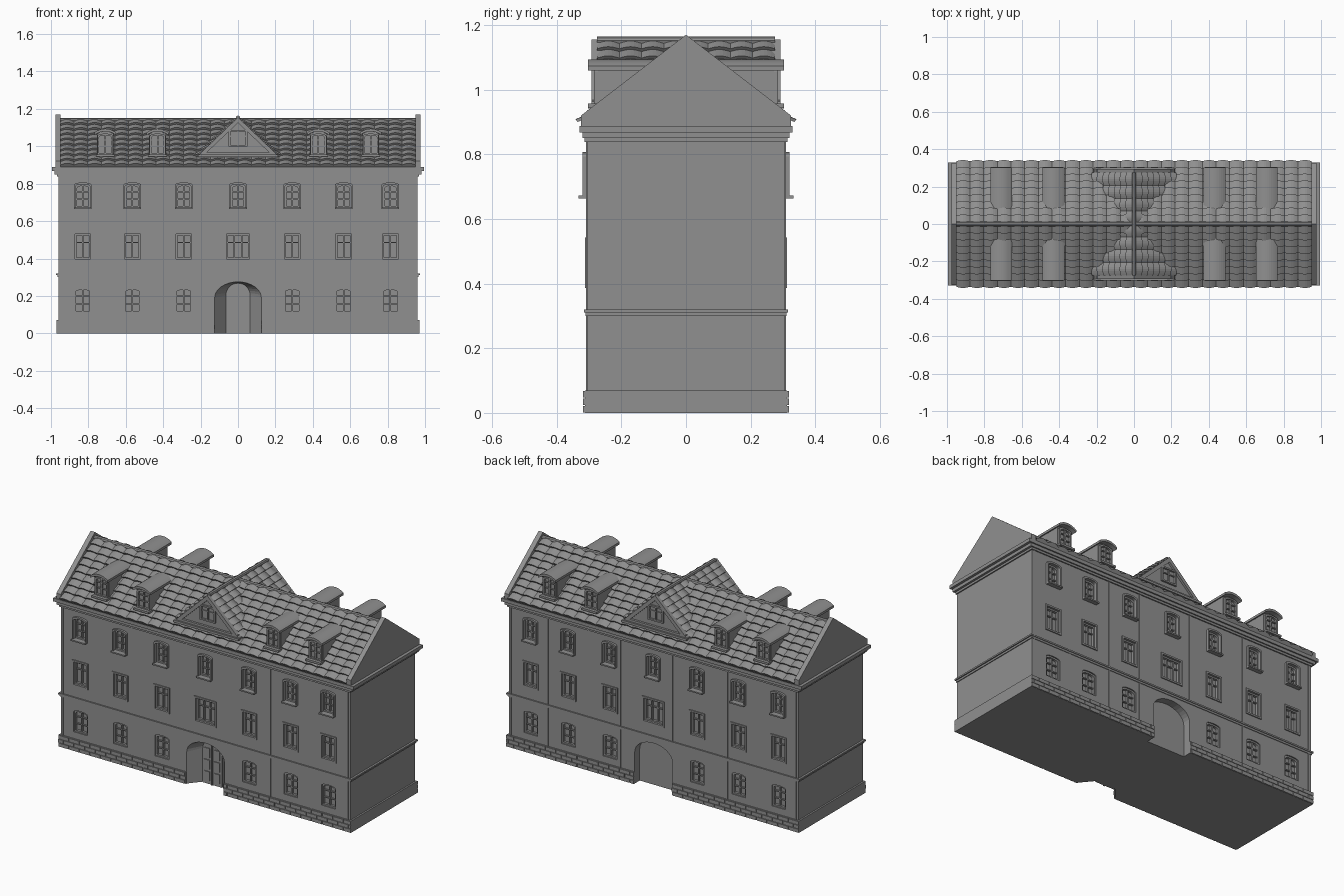
import bpy, bmesh, math
from mathutils import Vector

if "Cube" in bpy.data.objects:
    bpy.data.objects.remove(bpy.data.objects["Cube"])

parts = {}


def bm_for(name):
    if name not in parts:
        parts[name] = bmesh.new()
    return parts[name]


def loft(name, secs, ring=False):
    """Skin a list of equal-length closed sections; cap the ends or join them into a ring."""
    bm = bm_for(name)
    vs = [[bm.verts.new(p) for p in s] for s in secs]
    n = len(secs[0])
    pairs = list(zip(vs, vs[1:])) + ([(vs[-1], vs[0])] if ring else [])
    for a, b in pairs:
        for i in range(n):
            bm.faces.new((a[i], a[(i + 1) % n], b[(i + 1) % n], b[i]))
    if not ring:
        bm.faces.new(vs[0])
        bm.faces.new(vs[-1])


def at_y(pts, y):
    return [(x, y, z) for x, z in pts]


def prism(name, pts, y0, y1):
    loft(name, [at_y(pts, y0), at_y(pts, y1)])


def box(name, x0, x1, y0, y1, z0, z1):
    prism(name, [(x0, z0), (x1, z0), (x1, z1), (x0, z1)], y0, y1)


def frame(name, outer, inner, y0, y1):
    loft(name, [at_y(outer, y0), at_y(outer, y1), at_y(inner, y1), at_y(inner, y0)], True)


def arch(cx, w, z0, z1, rise, n=10, power=0.5):
    """Opening outline with a curved head; rise 0 gives a flat head."""
    if rise == 0:
        return [(cx - w / 2, z0), (cx + w / 2, z0), (cx + w / 2, z1), (cx - w / 2, z1)]
    pts = [(cx - w / 2, z0), (cx + w / 2, z0)]
    for i in range(n + 1):
        c = math.cos(math.pi * i / n)
        pts.append((cx + w / 2 * c, z1 - rise + rise * max(0, 1 - c * c) ** power))
    return pts


def tiles(name, start, along, down, cols, rows, amp=0.011):
    """Slope of overlapping rounded roof tiles."""
    bm = bm_for(name)
    start, along, down = Vector(start), Vector(along), Vector(down)
    nrm = along.cross(down).normalized()
    flip = nrm.z < 0
    nrm = -nrm if flip else nrm
    levels = [(0, 0.0)]
    for r in range(rows):
        levels += [(r / rows, 0.002), ((r + 1) / rows, 0.014)]
    levels.append((1, -0.008))
    sub = 6
    grid = []
    for v, h in levels:
        grid.append([bm.verts.new(start + along * (i / (cols * sub)) + down * v + nrm *
                                  (h + amp * abs(math.sin(math.pi * i / sub)) * (h >= 0)))
                     for i in range(cols * sub + 1)])
    for a, b in zip(grid, grid[1:]):
        for i in range(cols * sub):
            q = (a[i], a[i + 1], b[i + 1], b[i])
            bm.faces.new(q if flip else q[::-1])


def window(s, cx, w, z0, z1, rise, face=0.307, cols=2, bars=(0.36, 0.68)):
    """Recessed window: cutter, sash frame and glazing bars on side s."""
    if face == 0.307:
        prism("cutter", arch(cx, w, z0, z1, rise), s * (face - 0.022), s * 0.36)
    t = 0.009
    frame("window_frames", arch(cx, w, z0, z1, rise),
          arch(cx, w - 2 * t, z0 + t, z1 - t, rise), s * (face - 0.024), s * (face - 0.007))
    for i in range(1, cols):
        x = cx - w / 2 + w * i / cols
        box("glazing_bars", x - .004, x + .004, s * (face - .024), s * (face - .01), z0, z1 - .004)
    for f in bars:
        z = z0 + (z1 - z0) * f
        box("glazing_bars", cx - w / 2, cx + w / 2, s * (face - .024), s * (face - .012), z - .003, z + .003)


# Main body, plinth, string course and cornice
box("walls", -.96, .96, -.307, .307, 0, .885)
box("plinth", -.97, .97, -.313, .313, 0, .07)
box("string_course", -.965, .965, -.311, .311, .30, .311)
box("string_course", -.972, .972, -.315, .315, .311, .32)
for hx, hy, z0, z1 in ((.967, .314, .838, .85), (.98, .321, .85, .868), (.995, .329, .868, .888)):
    box("cornice", -hx, hx, -hy, hy, z0, z1)

bays = (-.83, -.565, -.29, 0, .29, .565, .815)
for s in (-1, 1):
    for cx in bays:
        # Ground floor windows
        if cx:
            window(s, cx, .092, .11, .242, .012)
        # First floor windows with flat surrounds
        w = .125 if cx == 0 else .085
        window(s, cx, w, .397, .532, 0, cols=3 if cx == 0 else 2, bars=(.66,))
        frame("first_floor_surrounds", arch(cx, w + .02, .387, .542, 0), arch(cx, w, .397, .532, 0),
              s * .30, s * .313)
        # Second floor windows with projecting surrounds and sills
        window(s, cx, .078, .672, .797, .012)
        frame("second_floor_surrounds", arch(cx, .094, .664, .807, .013),
              arch(cx, .078, .672, .797, .012), s * .30, s * .32)
        box("second_floor_sills", cx - .047, cx + .047, s * .30, s * .333, .664, .672)
    # Thin vertical wall joints
    for x in (-.945, -.49, -.125, .22, .43, .7, .945):
        box("wall_joints", x - .003, x + .003, s * .30, s * .310, .32, .84)
        if abs(x) > .15:
            box("wall_joints", x - .003, x + .003, s * .30, s * .310, .07, .30)
    # Plinth stones in three staggered courses, leaving the doorway clear
    for r in range(3):
        x = -.97 - (.035 if r % 2 else 0)
        while x < .97:
            x0, x1 = max(x + .002, -.97), min(x + .068, .97)
            if x0 < -.125 < x1:
                x1 = -.125
            if x0 < .125 < x1:
                x0 = .125
            if x1 - x0 > .004 and not (x0 > -.126 and x1 < .126):
                box("plinth_stones", x0, x1, s * .305, s * .318, r * .0233 + .001, r * .0233 + .0215)
            x += .07

# Splayed front doorway and plain arched recess at the back
wide, narrow = arch(0, .25, -.05, .275, .085, 16), arch(0, .13, -.05, .268, .065, 16)
loft("cutter", [at_y(wide, -.36), at_y(wide, -.307), at_y(narrow, -.235)])
prism("cutter", wide, .26, .36)
prism("door", arch(0, .128, 0, .266, .064, 16), -.243, -.23)
box("door_panels", -.004, .004, -.25, -.235, 0, .262)
for sx in (-1, 1):
    for z0, z1 in ((.02, .075), (.09, .145), (.16, .215)):
        box("door_panels", sx * .015, sx * .052, -.248, -.235, z0, z1)

# Main roof core, tiles, ridge and end gable parapets
core = [(-.322, .885), (.322, .885), (0, 1.128)]
loft("roof_core", [[(x, y, z) for y, z in core] for x in (-.95, .95)])
for s in (-1, 1):
    tiles("roof_tiles", (-.95, 0, 1.135), (1.9, 0, 0), (0, s * .327, -.246), 26, 9)
    gable = [(-.325, .885), (.325, .885), (.325, .92), (0, 1.17), (-.325, .92)]
    loft("end_gables", [[(s * x, y, z) for y, z in gable] for x in (.948, .977)])
circle = [(math.cos(i * math.pi / 4), math.sin(i * math.pi / 4)) for i in range(8)]
loft("main_ridge", [[(x, .013 * a, 1.138 + .013 * b) for a, b in circle] for x in (-.95, .95)])

# Central cross gable with tiled slopes and pediments
prism("cross_gable_core", [(-.205, .945), (.205, .945), (0, 1.14)], -.27, .27)
for sx in (-1, 1):
    tiles("cross_gable_tiles", (0, -.275, 1.145), (0, .55, 0), (sx * .215, 0, -.2), 8, 7, .009)
prism("cross_gable_ridge", [(.012 * a, 1.152 + .012 * b) for a, b in circle], -.275, .275)
for s in (-1, 1):
    prism("pediment_walls", [(-.2, .945), (.2, .945), (0, 1.14)], s * .26, s * .28)
    box("pediment_bases", -.215, .215, s * .26, s * .303, .942, .955)
    box("pediment_bases", -.2, .2, s * .26, s * .293, .955, .968)
    for sx in (-1, 1):
        prism("pediment_rakes", [(sx * .22, .945), (0, 1.155), (0, 1.125), (sx * .185, .95)], s * .265, s * .293)
    window(s, 0, .1, .998, 1.088, 0, face=.298, bars=(.62,))


# Dormers with shallow segmental roofs
def arc(hw, z0, rise):
    return [(hw * (i / 5 - 1), z0 + rise * (1 - (i / 5 - 1) ** 2)) for i in range(11)]


for s in (-1, 1):
    for dx in (-.71, -.43, .43, .71):
        body = [(dx - .045, .92), (dx + .045, .92)] + [(dx + x, z) for x, z in arc(.045, 1.066, .014)[::-1]]
        prism("dormer_bodies", body, s * .08, s * .272)
        lid = [(dx + x, z) for x, z in arc(.058, 1.074, .02) + arc(.058, 1.06, .02)[::-1]]
        prism("dormer_roofs", lid, s * .07, s * .303)
        window(s, dx, .084, .955, 1.068, .012, face=.292, bars=(.4, .7))
        box("dormer_sills", dx - .05, dx + .05, s * .24, s * .304, .945, .957)

# Turn every collected part into an object with one dark grey finish
stone = bpy.data.materials.new("dark_grey")
stone.diffuse_color = (.28, .28, .28, 1)
stone.use_nodes = True
stone.node_tree.nodes["Principled BSDF"].inputs["Base Color"].default_value = stone.diffuse_color
objs = {}
for name, bm in parts.items():
    if "tiles" not in name:
        bmesh.ops.recalc_face_normals(bm, faces=bm.faces[:])
    me = bpy.data.meshes.new(name)
    bm.to_mesh(me)
    bm.free()
    me.materials.append(stone)
    objs[name] = bpy.data.objects.new(name, me)
    bpy.context.collection.objects.link(objs[name])

# Cut the openings out of walls and plinth
cutter = objs["cutter"]
cutter.hide_render = True
for name in ("walls", "plinth"):
    mod = objs[name].modifiers.new("openings", "BOOLEAN")
    mod.operation, mod.solver, mod.object = "DIFFERENCE", "EXACT", cutter
dg = bpy.context.evaluated_depsgraph_get()
cut = {n: bpy.data.meshes.new_from_object(objs[n].evaluated_get(dg)) for n in ("walls", "plinth")}
for name, me in cut.items():
    objs[name].modifiers.clear()
    objs[name].data = me
bpy.data.objects.remove(cutter)
